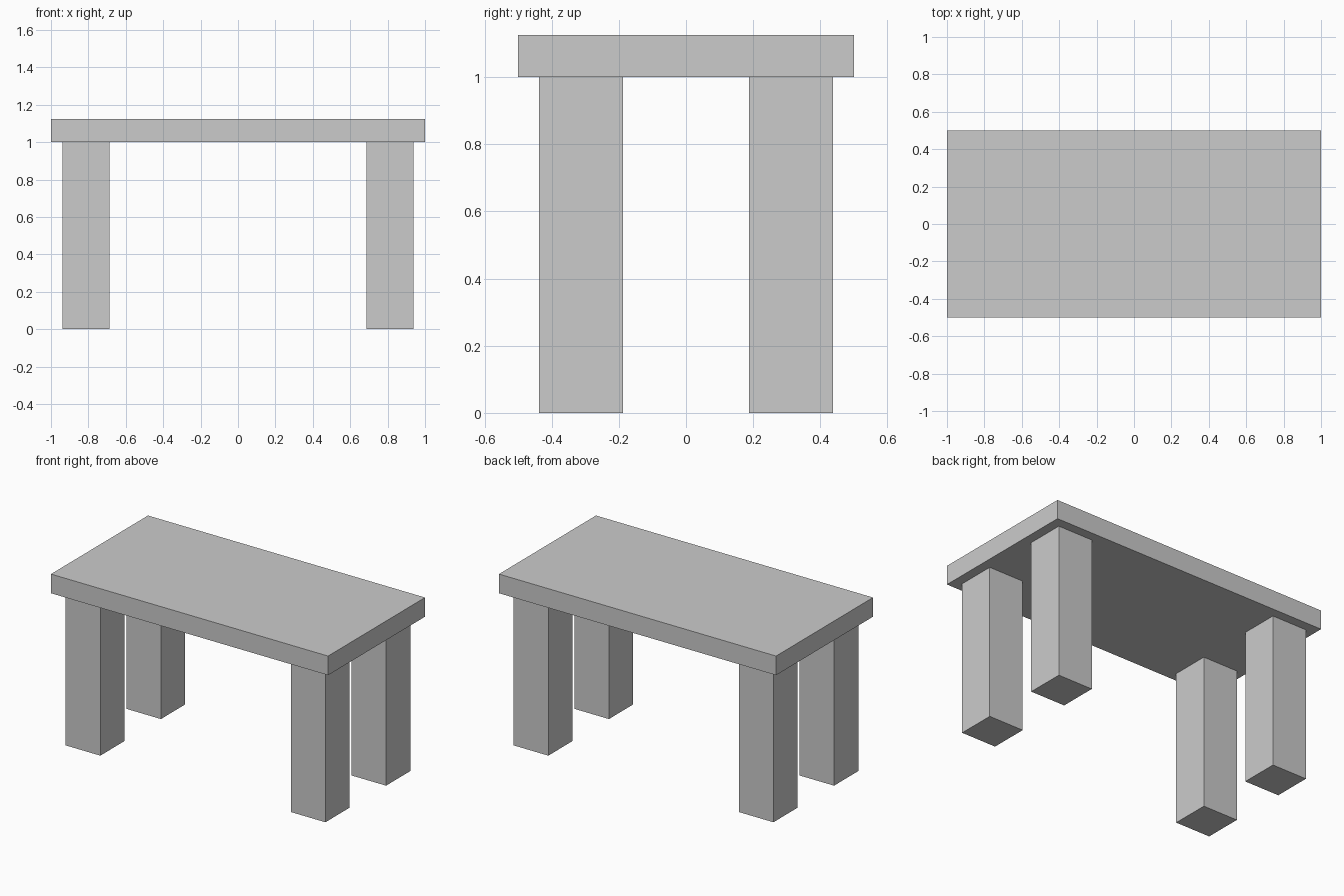
import bpy

if "Cube" in bpy.data.objects:
    bpy.data.objects.remove(bpy.data.objects["Cube"])


def box(name, center, size):
    """Add an axis-aligned box with its dimensions baked into the mesh."""
    bpy.ops.mesh.primitive_cube_add(size=1, location=center)
    obj = bpy.context.object
    obj.name = name
    obj.scale = size
    bpy.ops.object.transform_apply(location=False, rotation=False, scale=True)
    return obj


TOP_THICKNESS = 0.125
LEG_HEIGHT = 1.0
LEG_WIDTH = 0.25

# Table top slab
box("table_top", (0, 0, LEG_HEIGHT + TOP_THICKNESS / 2), (2, 1, TOP_THICKNESS))

# Four square legs, set in slightly from the edges
for side_y, depth in ((-1, "front"), (1, "back")):
    for side_x, side in ((-1, "left"), (1, "right")):
        box(f"{depth}_{side}_leg",
            (side_x * 0.8125, side_y * 0.3125, LEG_HEIGHT / 2),
            (LEG_WIDTH, LEG_WIDTH, LEG_HEIGHT))
